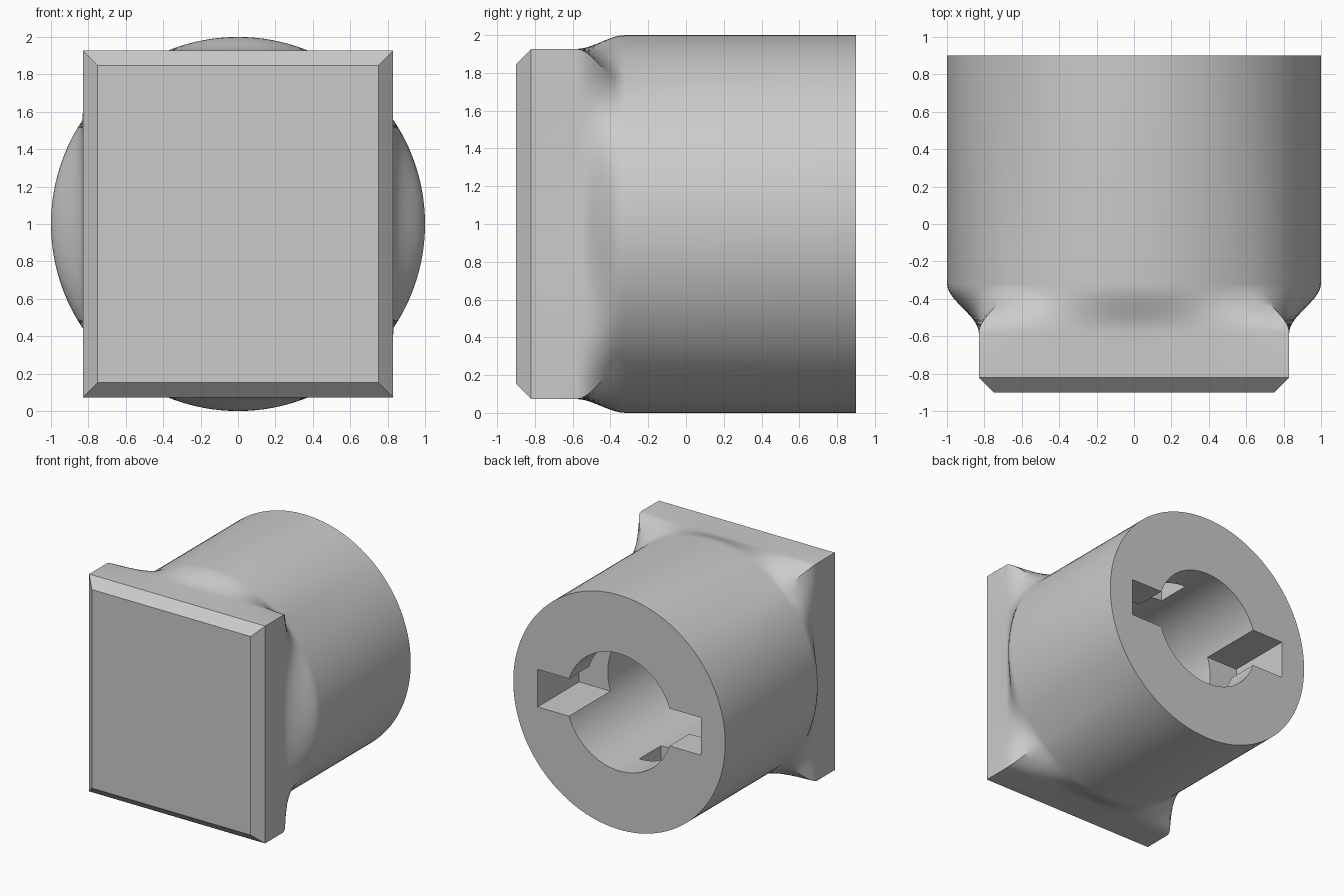
import bpy, bmesh
from math import sin, cos, atan2, pi

if "Cube" in bpy.data.objects:
    bpy.data.objects.remove(bpy.data.objects["Cube"])

HX, HZ, CZ = 0.83, 0.927, 1.0      # plate half sizes, axis height
BACK = 0.9                         # y of the open end
SIDE = 32                          # segments per plate side


def loft(name, rings):
    """Closed solid from rings of (x, y, z) points, capped at both ends."""
    bm = bmesh.new()
    loops = [[bm.verts.new(p) for p in ring] for ring in rings]
    for a, b in zip(loops, loops[1:]):
        for i in range(len(a)):
            j = (i + 1) % len(a)
            bm.faces.new((a[i], a[j], b[j], b[i]))
    bm.faces.new(loops[0])
    bm.faces.new(loops[-1])
    bmesh.ops.recalc_face_normals(bm, faces=bm.faces)
    me = bpy.data.meshes.new(name)
    bm.to_mesh(me)
    bm.free()
    ob = bpy.data.objects.new(name, me)
    bpy.context.collection.objects.link(ob)
    return ob


def prism(name, profile, y0, y1):
    return loft(name, [[(x, y, CZ + z) for x, z in profile] for y in (y0, y1)])


def arc(r, a0, a1, n):
    return [(r * cos(a0 + (a1 - a0) * i / n), r * sin(a0 + (a1 - a0) * i / n))
            for i in range(n + 1)]


# angles that hit every plate corner exactly
c = atan2(HZ, HX)
corners = [-c, c, pi - c, pi + c, 2 * pi - c]
angles = [a + (b - a) * i / SIDE for a, b in zip(corners, corners[1:]) for i in range(SIDE)]


def section(y, t, inset=0.0):
    """Cross-section: rectangle at t=0, unit circle at t=1."""
    ring = []
    for a in angles:
        r = min(HX / max(abs(cos(a)), 1e-6), HZ / max(abs(sin(a)), 1e-6))
        x, z = r * cos(a) * (1 - inset / HX), r * sin(a) * (1 - inset / HZ)
        ring.append((x + (cos(a) - x) * t, y, CZ + z + (sin(a) - z) * t))
    return ring


# body: chamfered plate flowing into a round barrel
rings = [section(-0.9, 0, 0.08), section(-0.82, 0)]
for i in range(11):
    s = i / 10
    rings.append(section(-0.58 + 0.26 * s, s * s * (3 - 2 * s)))
rings.append(section(BACK, 1))
body = loft("socket_body", rings)

# bayonet socket: bore, straight entry slots, quarter-turn locking channels
cutters = [
    prism("bore_cutter", arc(0.5, 0, 2 * pi, 96)[:-1], -0.3, BACK + 0.1),
    prism("slot_cutter", [(-0.77, -0.16), (0.77, -0.16), (0.77, 0.16), (-0.77, 0.16)],
          BACK - 0.56, BACK + 0.1),
]
for start in (0, pi):
    profile = arc(0.77, start, start + pi / 2, 24) + arc(0.3, start + pi / 2, start, 24)
    cutters.append(prism("channel_cutter", profile, BACK - 0.56, BACK - 0.27))

bpy.context.view_layer.objects.active = body
for cutter in cutters:
    cutter.hide_render = True
    mod = body.modifiers.new("cut", 'BOOLEAN')
    mod.operation, mod.solver, mod.object = 'DIFFERENCE', 'EXACT', cutter
    bpy.ops.object.modifier_apply(modifier=mod.name)
    bpy.data.objects.remove(cutter)

body.select_set(True)
bpy.ops.object.shade_smooth_by_angle(angle=0.5)
